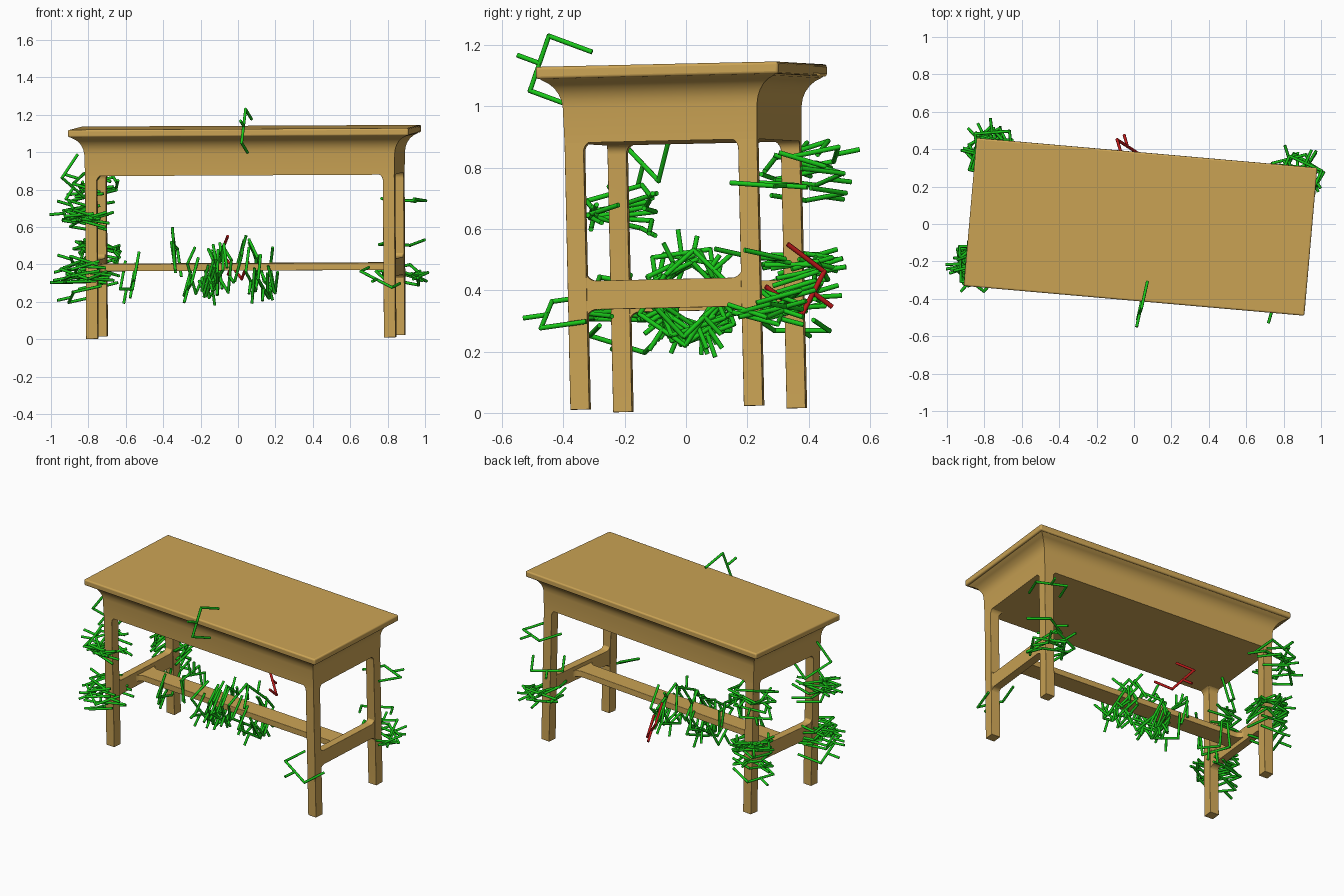
import bpy, bmesh, math, random
from mathutils import Matrix, Vector

if "Cube" in bpy.data.objects:
    bpy.data.objects.remove(bpy.data.objects["Cube"])

rng = random.Random(4)
R = math.radians


def material(name, col):
    m = bpy.data.materials.new(name)
    m.diffuse_color = (*col, 1)
    m.use_nodes = True
    m.node_tree.nodes["Principled BSDF"].inputs["Base Color"].default_value = m.diffuse_color
    return m


WOOD = material("wood", (0.60, 0.37, 0.09))
GREEN = material("green", (0.01, 0.58, 0.01))
RED = material("red", (0.50, 0.01, 0.01))

# The table stands slightly turned and tilted
PLACE = (Matrix.Translation((0.0425, 0.009, 0.013)) @ Matrix.Rotation(R(1.25), 4, 'X')
         @ Matrix.Rotation(R(-0.4), 4, 'Y') @ Matrix.Rotation(R(-5), 4, 'Z'))


def finish(name, bm, mat, matrix, bevel=0, angle=35):
    bmesh.ops.recalc_face_normals(bm, faces=bm.faces)
    me = bpy.data.meshes.new(name)
    bm.to_mesh(me)
    bm.free()
    me.materials.append(mat)
    ob = bpy.data.objects.new(name, me)
    bpy.context.collection.objects.link(ob)
    ob.matrix_world = matrix
    if bevel:
        b = ob.modifiers.new("bevel", 'BEVEL')
        b.width, b.segments, b.limit_method, b.angle_limit = bevel, 3, 'ANGLE', R(50)
    bpy.context.view_layer.objects.active = ob
    bpy.ops.object.select_all(action='DESELECT')
    ob.select_set(True)
    bpy.ops.object.shade_smooth_by_angle(angle=R(angle))
    return ob


def loft(name, rings, axis='z', bevel=0.0):
    """Rectangular sections (t, a0, a1, b0, b1) skinned along an axis."""
    order = {'z': lambda t, a, b: (a, b, t), 'y': lambda t, a, b: (a, t, b),
             'x': lambda t, a, b: (t, a, b)}[axis]
    bm = bmesh.new()
    loops = [[bm.verts.new(order(t, a, b)) for a, b in ((a0, b0), (a1, b0), (a1, b1), (a0, b1))]
             for t, a0, a1, b0, b1 in rings]
    for p, q in zip(loops, loops[1:]):
        for i in range(4):
            bm.faces.new((p[i], p[(i + 1) % 4], q[(i + 1) % 4], q[i]))
    bm.faces.new(loops[0])
    bm.faces.new(loops[-1])
    return finish(name, bm, WOOD, PLACE, bevel)


def flare(r, n=6):
    """Quarter-circle fillet: (distance left to the end, extra width)."""
    return [(r * (1 - math.sin(i * math.pi / 2 / n)), r * (1 - math.cos(i * math.pi / 2 / n)))
            for i in range(n + 1)]


HX, HY = 0.83, 0.315

# Apron with cove moulding under the top
cove = [(0.87, 0), (0.985, 0.003), (1.01, 0.007), (1.03, 0.015), (1.05, 0.028),
        (1.065, 0.045), (1.075, 0.064), (1.08, 0.07)]
loft("apron", [(z, -HX - e, HX + e, -HY - e, HY + e) for z, e in cove])

# Table top
loft("table_top", [(1.08, -0.914, 0.914, -0.397, 0.397),
                   (1.12, -0.914, 0.914, -0.397, 0.397)], bevel=0.009)

# Legs, flaring inward where they meet the apron
LEG = 0.062
for sx in (-1, 1):
    for sy in (-1, 1):
        rings = [(0, 0)] + [(0.875 - d, e) for d, e in flare(0.035)]
        loft("leg", [(z, sx * HX, sx * (HX - LEG - e), sy * HY, sy * (HY - LEG - e))
                     for z, e in rings], bevel=0.012)

# End stretchers with flared ends
yi = HY - LEG + 0.004
for sx in (-1, 1):
    half = [(yi - d, 0.047 + e) for d, e in flare(0.035)]
    rings = [(-y, h) for y, h in reversed(half)] + half
    loft("end_stretcher", [(y, sx * 0.80 - 0.026, sx * 0.80 + 0.026, 0.372 - h, 0.372 + h)
                           for y, h in rings], 'y', 0.008)

# Long centre stretcher, a flat plank flared at its ends
half = [(0.777 - d, 0.06 + e) for d, e in flare(0.045)]
rings = [(-x, w) for x, w in reversed(half)] + half
loft("long_stretcher", [(x, -w, w, 0.355, 0.394) for x, w in rings], 'x', 0.008)


def gripper(name, centre, approach, cross, mat=GREEN):
    """Fork marker: crossbar, two prongs along the approach, short handle behind."""
    a = Vector(approach).normalized()
    c = Vector(cross)
    c = (c - a * c.dot(a)).normalized()
    o = Vector(centre)
    p, q = o + c * 0.095, o - c * 0.095
    bm = bmesh.new()
    for s, e in ((p, q), (p, p + a * 0.15), (q, q + a * 0.15), (o, o - a * 0.075)):
        d = e - s
        m = Matrix.Translation((s + e) / 2) @ d.to_track_quat('Z', 'Y').to_matrix().to_4x4()
        bmesh.ops.create_cone(bm, cap_ends=True, segments=8, radius1=0.008, radius2=0.008,
                              depth=d.length + 0.008, matrix=m)
    finish(name, bm, mat, Matrix(), angle=50)


# Markers around the legs: x, y, z range, approach yaw, yaw spread, count
leg_groups = [
    (-0.79, -0.21, 0.60, 0.70, 15, 35, 7),
    (-0.78, -0.20, 0.24, 0.44, 30, 45, 9),
    (-0.74, 0.35, 0.28, 0.50, -55, 45, 11),
    (-0.74, 0.35, 0.68, 0.83, -50, 40, 6),
    (0.87, 0.22, 0.25, 0.37, -95, 30, 5),
    (0.87, 0.22, 0.50, 0.53, -75, 20, 1),
    (0.87, 0.22, 0.74, 0.75, -105, 10, 1),
]
for x, y, z0, z1, yaw, spread, n in leg_groups:
    for i in range(n):
        t = R(yaw + rng.uniform(-spread, spread))
        a = Vector((math.cos(t), math.sin(t), rng.uniform(-0.35, 0.35)))
        c = Vector((-math.sin(t), math.cos(t), rng.uniform(-0.35, 0.35)))
        o = Vector((x, y, rng.uniform(z0, z1))) - a.normalized() * rng.uniform(0.06, 0.15)
        gripper("leg_marker", o, a, c)

# Markers around the long stretcher: x range, approach angle in the yz plane, spread, count
bar_groups = [
    (-0.25, -0.05, 75, 60, 10),
    (0.06, 0.28, 75, 60, 6),
    (-0.20, 0.20, -100, 40, 3),
    (-0.58, -0.54, 60, 30, 2),
]
for x0, x1, ang, spread, n in bar_groups:
    for i in range(n):
        t = R(ang + rng.uniform(-spread, spread))
        a = Vector((rng.uniform(-0.35, 0.35), math.cos(t), math.sin(t)))
        c = Vector((rng.uniform(-0.4, 0.4), -math.sin(t), math.cos(t)))
        x = rng.uniform(x0, x1)
        o = Vector((x, 0.01 - 0.09 * x, 0.385)) - a.normalized() * rng.uniform(0.08, 0.14)
        gripper("stretcher_marker", o, a, c)

# Single markers
gripper("top_marker", (0.03, -0.478, 1.14), (0.03, 0.135, -0.05), (0.02, 0.055, 0.18))
gripper("bar_top_marker", (-0.345, -0.015, 0.52), (0.01, 0.02, -0.14), (0, 0.19, 0.04))
gripper("bar_top_marker", (-0.34, 0.02, 0.50), (0.02, -0.03, -0.14), (0.03, 0.19, -0.02))
gripper("front_leg_marker", (0.74, -0.455, 0.32), (0.04, 0.14, 0.02), (0.15, -0.04, -0.08))
gripper("corner_marker", (-0.88, -0.14, 0.81), (0.08, 0.03, 0.12), (-0.13, -0.10, 0.07))
gripper("red_marker", (-0.035, 0.415, 0.392), (0.035, -0.12, 0.09), (0.11, -0.07, -0.14), RED)
